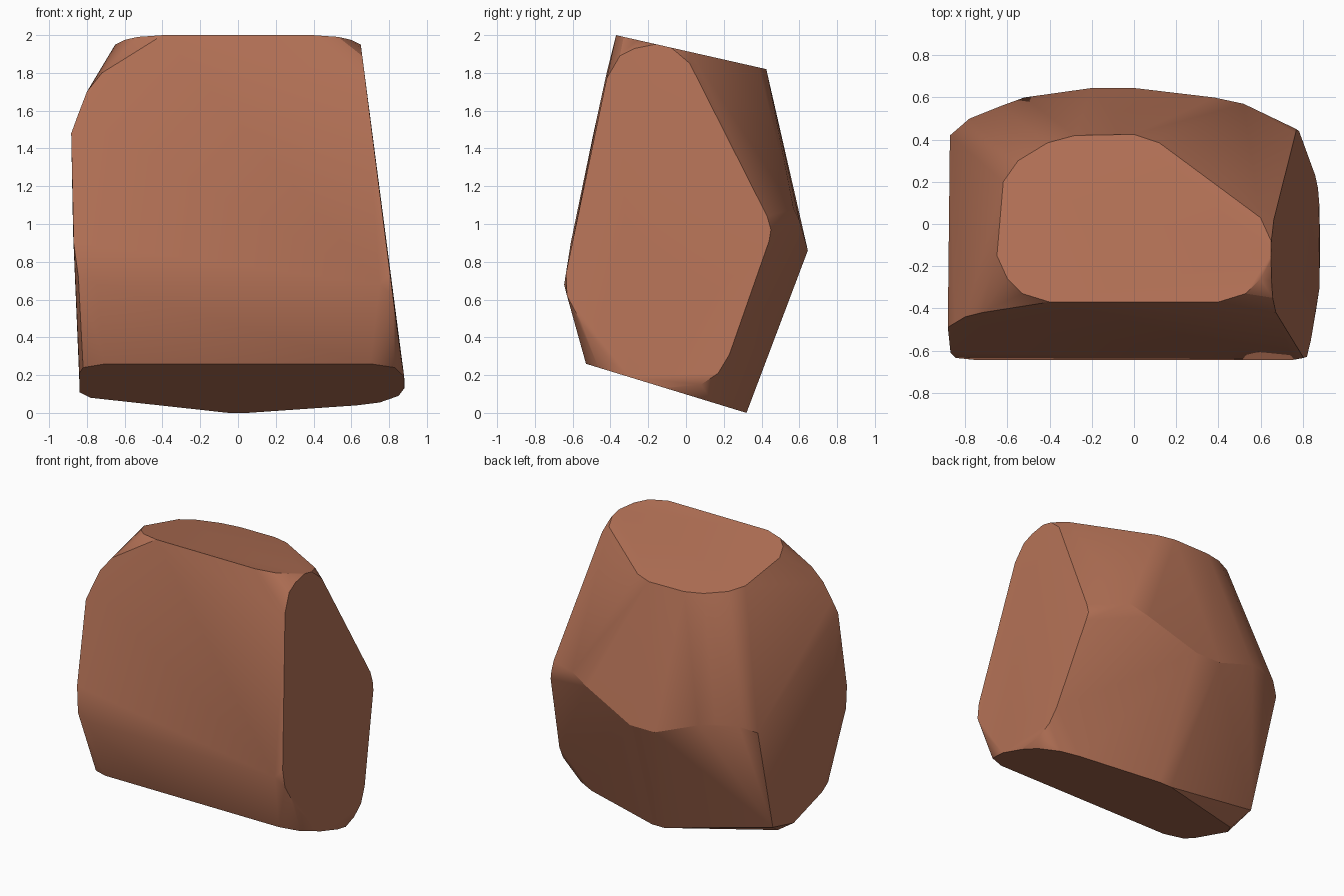
import bpy
import bmesh
import math

if "Cube" in bpy.data.objects:
    bpy.data.objects.remove(bpy.data.objects["Cube"])

# Cut faces of the boulder: 2D outlines projected on sloping planes
top_outline = [(-.4, -.37), (.4, -.37), (.53, -.33), (.6, -.26), (.65, -.15), (.65, -.08),
               (.6, .03), (.12, .385), (0, .425), (-.28, .42), (-.41, .385), (-.55, .3),
               (-.62, .2), (-.65, -.15), (-.6, -.26), (-.53, -.33)]              # x, y
base_outline = [(-.84, .21), (-.82, .24), (-.7, .26), (.7, .26), (.83, .24), (.88, .19),
                (.88, .13), (.85, .09), (.75, .055), (.63, .04), (.05, 0), (-.05, 0),
                (-.78, .08), (-.84, .11)]                                         # x, z
right_outline = [(-.42, 1.77), (-.35, 1.89), (-.27, 1.93), (-.17, 1.95), (-.05, 1.91),
                 (.02, 1.85), (.43, 1.04), (.44, .91), (.23, .31), (.17, .21),
                 (.08, .15), (-.1, .135), (-.4, .27), (-.55, .47), (-.63, .62),
                 (-.635, .74)]                                                    # y, z

points = [(x, y, 2 - .226 * (y + .372)) for x, y in top_outline]
points += [(x, (.098 - z) / .306, z) for x, z in base_outline]
points += [(.65 + .1278 * (1.95 - z), y, z) for y, z in right_outline]

# Ridge across the back
points += [(.77, .45, .97), (.52, .57, 1.08), (.38, .6, 1.02), (0, .645, .86),
           (-.2, .645, .86), (-.52, .6, .98), (-.63, .56, 1.0), (-.78, .5, 1.0)]
# Left side: slanted upper cut, then the near-vertical lower cut
points += [(-.72, -.42, 1.8), (-.8, -.44, 1.7), (-.85, -.47, 1.57), (-.883, -.49, 1.48),
           (-.873, .42, .95), (-.87, -.61, .9), (-.845, -.635, .72), (-.84, .2, .17)]
# Ridge low on the front
points += [(-.75, -.645, .68), (.75, -.645, .68)]

bm = bmesh.new()
for p in points:
    bm.verts.new(p)
hull = bmesh.ops.convex_hull(bm, input=bm.verts[:])
loose = {g for g in hull["geom_interior"] + hull["geom_unused"]
         if isinstance(g, bmesh.types.BMVert)}
bmesh.ops.delete(bm, geom=list(loose), context='VERTS')
bmesh.ops.dissolve_limit(bm, angle_limit=math.radians(3),
                         verts=bm.verts[:], edges=bm.edges[:])
bmesh.ops.recalc_face_normals(bm, faces=bm.faces[:])

mesh = bpy.data.meshes.new("boulder")
bm.to_mesh(mesh)
bm.free()
boulder = bpy.data.objects.new("boulder", mesh)
bpy.context.collection.objects.link(boulder)

clay = bpy.data.materials.new("red brown stone")
clay.diffuse_color = (.46, .168, .094, 1)
clay.use_nodes = True
clay.node_tree.nodes["Principled BSDF"].inputs["Base Color"].default_value = clay.diffuse_color
mesh.materials.append(clay)

# Soft shading across shallow angles, crisp cut edges
bpy.context.view_layer.objects.active = boulder
boulder.select_set(True)
bpy.ops.object.shade_smooth_by_angle(angle=math.radians(30))
